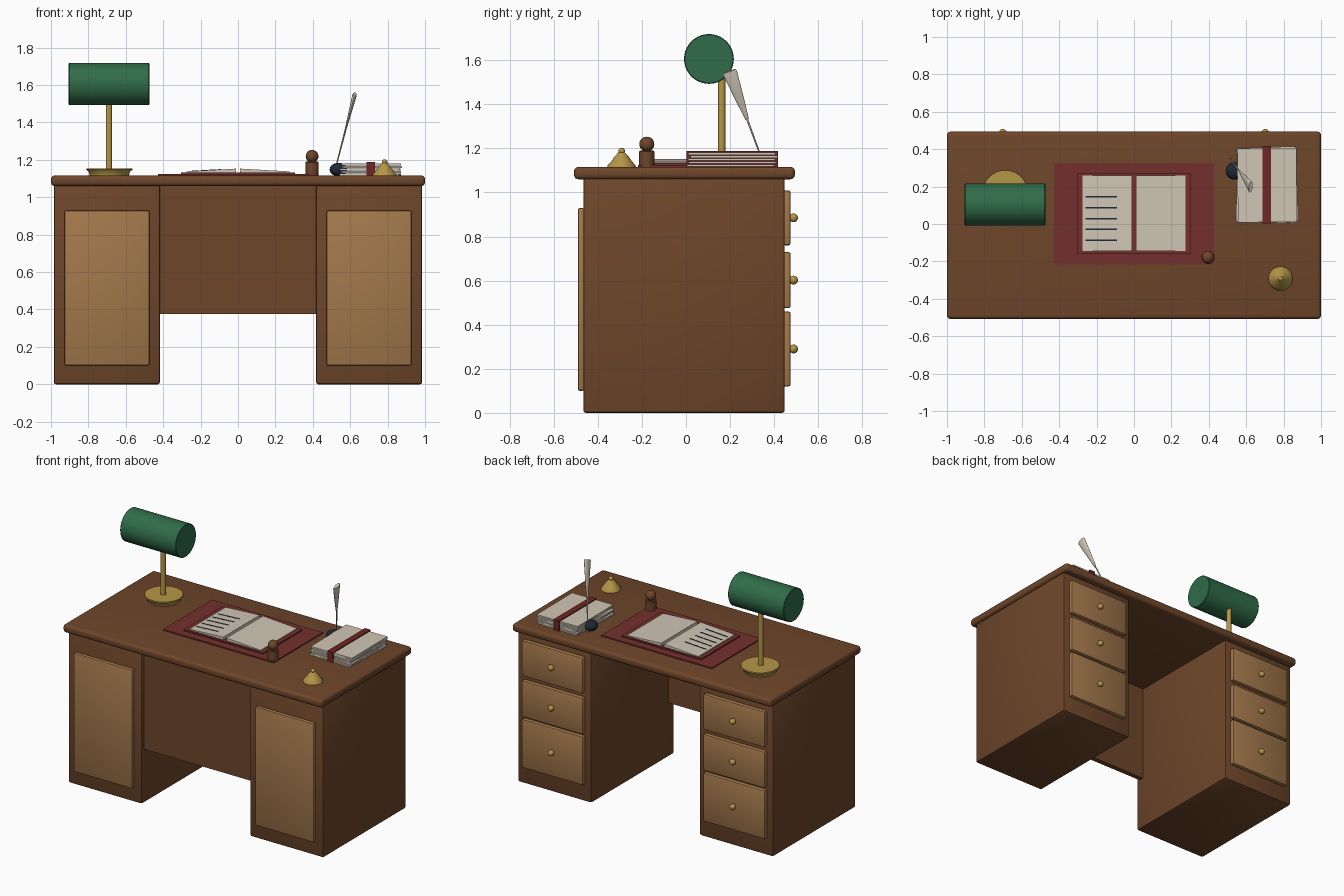
import bpy, bmesh, math, random
from mathutils import Vector, Matrix

if "Cube" in bpy.data.objects:
    bpy.data.objects.remove(bpy.data.objects["Cube"])

random.seed(4)


def mat(name, r, g, b):
    """Flat material from 0-255 display values, stored as linear."""
    m = bpy.data.materials.new(name)
    lin = [((c / 255 + 0.055) / 1.055) ** 2.4 for c in (r, g, b)]
    m.diffuse_color = (*lin, 1)
    m.use_nodes = True
    m.node_tree.nodes["Principled BSDF"].inputs["Base Color"].default_value = m.diffuse_color
    return m


WOOD = mat("dark_wood", 110, 70, 42)
PANEL = mat("light_wood", 163, 120, 75)
BRASS = mat("brass", 180, 150, 70)
GREEN = mat("green_glass", 48, 108, 72)
LEATHER = mat("red_leather", 115, 48, 45)
RIBBON = mat("ribbon_red", 112, 38, 35)
PAPER = mat("paper", 208, 198, 182)
INK = mat("ink", 30, 40, 54)


def finish(name, bm, m, angle=35):
    bmesh.ops.recalc_face_normals(bm, faces=bm.faces)
    me = bpy.data.meshes.new(name)
    bm.to_mesh(me)
    bm.free()
    me.materials.append(m)
    ob = bpy.data.objects.new(name, me)
    bpy.context.collection.objects.link(ob)
    bpy.ops.object.select_all(action='DESELECT')
    ob.select_set(True)
    bpy.context.view_layer.objects.active = ob
    bpy.ops.object.shade_smooth_by_angle(angle=math.radians(angle))
    return ob


def box(name, x, y, z, m, bevel=0.0, seg=2, rot=0.0):
    """Box from (min, max) ranges, optional rounded edges and turn about z."""
    bm = bmesh.new()
    size = [b - a for a, b in (x, y, z)]
    mid = Vector([(a + b) / 2 for a, b in (x, y, z)])
    bmesh.ops.create_cube(bm, size=1, matrix=Matrix.Diagonal((*size, 1)))
    if bevel:
        bmesh.ops.bevel(bm, geom=bm.edges[:], offset=bevel, segments=seg,
                        profile=0.5, affect='EDGES')
    bm.transform(Matrix.Translation(mid) @ Matrix.Rotation(rot, 4, 'Z'))
    return finish(name, bm, m)


def lathe(name, profile, m, matrix, n=32):
    """Revolve (radius, height) points round local z, with closed ends."""
    bm = bmesh.new()
    rings = [[bm.verts.new((r * math.cos(2 * math.pi * i / n),
                            r * math.sin(2 * math.pi * i / n), h))
              for i in range(n)] for r, h in profile]
    for a, b in zip(rings, rings[1:]):
        for i in range(n):
            j = (i + 1) % n
            bm.faces.new((a[i], a[j], b[j], b[i]))
    bm.faces.new(rings[0][::-1])
    bm.faces.new(rings[-1])
    bm.transform(matrix)
    return finish(name, bm, m)


def ball(name, loc, scale, m):
    bm = bmesh.new()
    bmesh.ops.create_uvsphere(bm, u_segments=24, v_segments=14, radius=1)
    bm.transform(Matrix.Translation(loc) @ Matrix.Diagonal((*scale, 1)))
    return finish(name, bm, m)


def prism(name, profile, y0, y1, m):
    """Extrude an (x, z) outline along y."""
    bm = bmesh.new()
    f = bm.faces.new([bm.verts.new((x, y0, z)) for x, z in profile])
    ext = bmesh.ops.extrude_face_region(bm, geom=[f])["geom"]
    bmesh.ops.translate(bm, vec=(0, y1 - y0, 0),
                        verts=[v for v in ext if isinstance(v, bmesh.types.BMVert)])
    return finish(name, bm, m)


at = Matrix.Translation
TOP = 1.116

# Desk body
box("desk_top", (-1, 1), (-0.508, 0.494), (1.06, TOP), WOOD, 0.02, 4)
box("modesty_panel", (-0.43, 0.43), (-0.44, -0.405), (0.375, 1.065), WOOD)
for side, s in (("left", -1), ("right", 1)):
    cx = 0.701 * s
    box(side + "_pedestal", (cx - 0.284, cx + 0.284), (-0.466, 0.448), (0, 1.065), WOOD, 0.012)
    box(side + "_front_panel", (cx - 0.227, cx + 0.227), (-0.491, -0.46), (0.1, 0.93), PANEL, 0.01)
    for i, (z0, z1) in enumerate(((0.12, 0.46), (0.475, 0.73), (0.76, 1.01))):
        box(f"{side}_drawer_{i}", (cx - 0.237, cx + 0.237), (0.44, 0.475), (z0, z1), PANEL, 0.01)
        ball(f"{side}_knob_{i}", (cx, 0.488, (z0 + z1) / 2), (0.02,) * 3, BRASS)

# Blotter and open book
box("blotter", (-0.427, 0.427), (-0.217, 0.325), (TOP - 0.003, 1.124), LEATHER)
box("book_cover", (-0.306, 0.306), (-0.161, 0.27), (1.12, 1.133), LEATHER)


def page_z(x):
    return 1.153 - 0.057 * (abs(x) - 0.012)


for side, s in (("left", -1), ("right", 1)):
    xs = (0.012 * s, 0.276 * s)
    prism(side + "_page", [(xs[0], 1.13), (xs[1], 1.13), (xs[1], page_z(xs[1])),
                           (xs[0], page_z(xs[0]))], -0.145, 0.258, PAPER)
# Written lines on the left page
for i in range(5):
    y = 0.145 - 0.058 * i
    a, b = -0.258, -0.092
    prism(f"written_line_{i}", [(a, page_z(a) - 0.001), (b, page_z(b) - 0.001),
                                (b, page_z(b) + 0.002), (a, page_z(a) + 0.002)],
          y - 0.004, y + 0.004, INK)

# Desk lamp
lathe("lamp_base", [(0.105, TOP - 0.002), (0.11, 1.135), (0.124, 1.148), (0.122, 1.155)],
      BRASS, at((-0.688, 0.165, 0)))
lathe("lamp_stem", [(0.017, 1.14), (0.017, 1.55)], BRASS, at((-0.69, 0.162, 0)), 20)
lathe("lamp_shade", [(0.109, -0.216), (0.113, -0.212), (0.113, 0.212), (0.109, 0.216)], GREEN,
      at((-0.69, 0.104, 1.606)) @ Matrix.Rotation(math.pi / 2, 4, 'Y'), 40)

# Paper bundle tied with a ribbon
for i in range(5):
    z = TOP + 0.001 + i * 0.0135
    dx, dy = random.uniform(-0.004, 0.004), random.uniform(-0.004, 0.004)
    box(f"paper_{i}", (0.552 + dx, 0.868 + dx), (0.012 + dy, 0.408 + dy), (z, z + 0.0105),
        PAPER, rot=math.radians((-2, 1.5, -1, 2, 0.5)[i]))
box("ribbon", (0.688, 0.732), (0.002, 0.418), (TOP, 1.188), RIBBON)

# Ink pot with quill
ball("ink_pot", (0.537, 0.284, 1.148), (0.047, 0.047, 0.036), INK)
foot, tip = Vector((0.515, 0.352, 1.13)), Vector((0.624, 0.197, 1.55))
d = (tip - foot).normalized()
side = (Vector((0, 1, 0)) - d * d.y).normalized()
frame = Matrix((side, d.cross(side), d)).transposed().to_4x4()
length = (tip - foot).length
lathe("quill_shaft", [(0.003, 0), (0.005, length * 0.6)], PAPER, at(foot) @ frame, 12)
lathe("quill_vane", [(0.008, length * 0.48), (0.02, length * 0.7), (0.033, length * 0.985),
                     (0.029, length)],
      PAPER, at(foot) @ frame @ Matrix.Diagonal((1, 0.36, 1, 1)), 20)

# Wooden hand stamp
lathe("stamp_base", [(0.035, TOP - 0.002), (0.035, 1.186), (0.031, 1.19)], WOOD,
      at((0.396, -0.178, 0)))
ball("stamp_handle", (0.396, -0.178, 1.219), (0.034,) * 3, WOOD)

# Brass desk bell
lathe("bell", [(0.065, TOP - 0.002), (0.063, 1.124), (0.046, 1.142), (0.033, 1.162), (0.014, 1.182)],
      BRASS, at((0.784, -0.292, 0)))
ball("bell_button", (0.784, -0.292, 1.188), (0.015,) * 3, BRASS)
